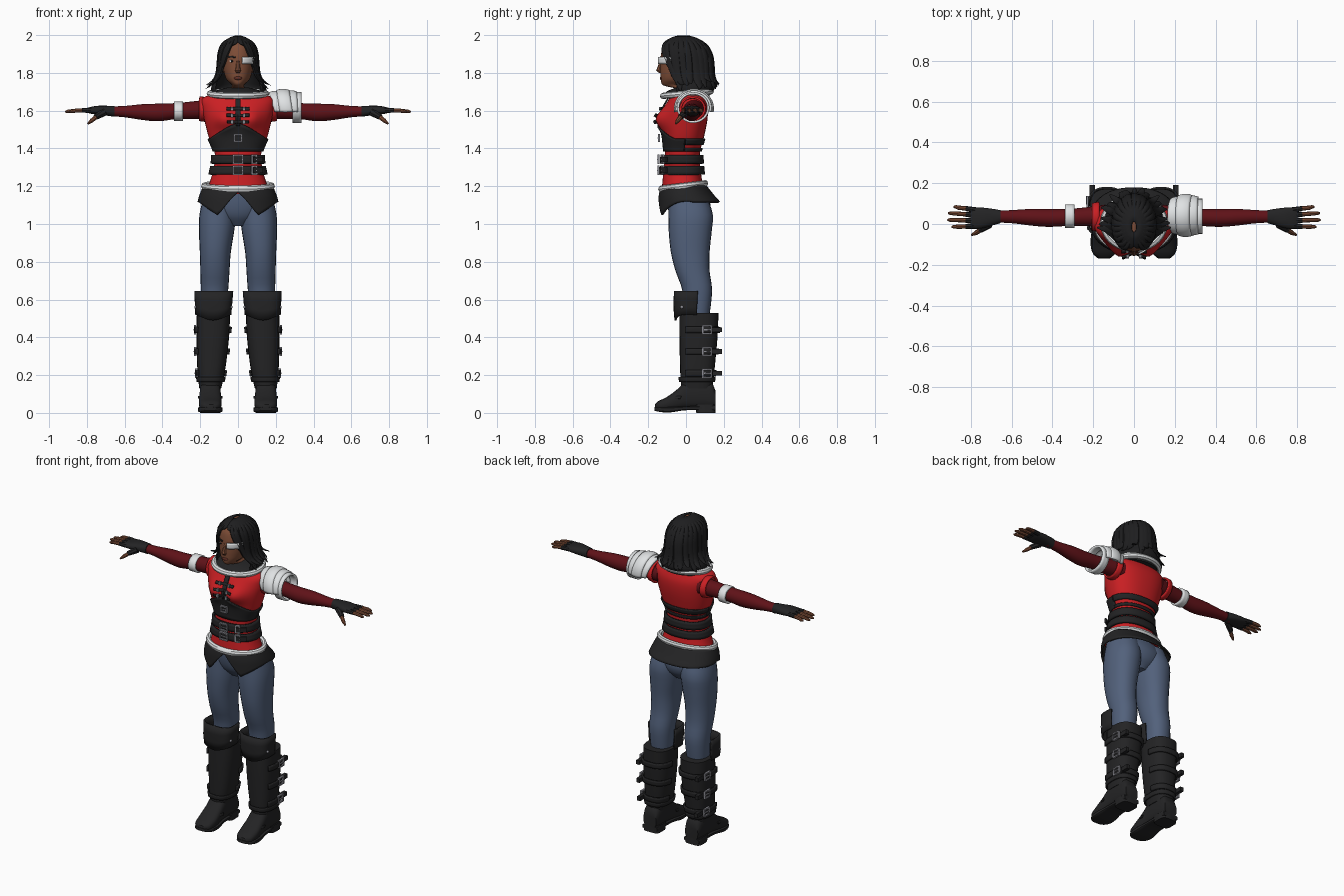
import bpy, bmesh, math
from mathutils import Vector, Matrix

if "Cube" in bpy.data.objects:
    bpy.data.objects.remove(bpy.data.objects["Cube"])

PI = math.pi
COLORS = {
    "bright_red": (0.60, 0.014, 0.017), "dark_red": (0.115, 0.006, 0.009),
    "white_cloth": (0.74, 0.76, 0.77), "black_leather": (0.017, 0.017, 0.018),
    "black_hair": (0.013, 0.013, 0.014), "denim_blue": (0.085, 0.12, 0.20),
    "brown_skin": (0.21, 0.075, 0.038), "dull_metal": (0.26, 0.26, 0.29),
    "lip_brown": (0.12, 0.03, 0.02)}
MATS = {}
for key, col in COLORS.items():
    MATS[key] = bpy.data.materials.new(key)
    MATS[key].diffuse_color = (*col, 1)


def finish(name, bm, mat, thick=0, mirror=False):
    bmesh.ops.recalc_face_normals(bm, faces=bm.faces[:])
    me = bpy.data.meshes.new(name)
    bm.to_mesh(me)
    bm.free()
    me.materials.append(MATS[mat])
    me.shade_smooth()
    me.set_sharp_from_angle(angle=math.radians(40))
    ob = bpy.data.objects.new(name, me)
    bpy.context.collection.objects.link(ob)
    if thick:
        mod = ob.modifiers.new("thickness", 'SOLIDIFY')
        mod.thickness, mod.offset = thick, 0
    if mirror:
        ob.modifiers.new("mirror", 'MIRROR')
    return ob


def build(name, f, nu, nv, mat, closed=False, caps=False, **kw):
    """Grid surface from f(u, v) with u, v in 0..1; closed wraps u."""
    bm = bmesh.new()
    cols = nu if closed else nu + 1
    g = [[bm.verts.new(f(i / nu, j / nv)) for i in range(cols)] for j in range(nv + 1)]
    for j in range(nv):
        for i in range(nu):
            k = (i + 1) % cols
            bm.faces.new((g[j][i], g[j][k], g[j + 1][k], g[j + 1][i]))
    if caps:
        bm.faces.new(g[0])
        bm.faces.new(g[-1])
    return finish(name, bm, mat, **kw)


def at(rows, s):
    """Smoothly interpolate section rows (position, centre, half width, low, high)."""
    s = min(max(s, rows[0][0]), rows[-1][0])
    i = max(k for k in range(len(rows) - 1) if rows[k][0] <= s)
    a, b = rows[i], rows[i + 1]
    p, n = rows[max(i - 1, 0)], rows[min(i + 2, len(rows) - 1)]
    h = b[0] - a[0]
    x = (s - a[0]) / h
    out = []
    for c in range(1, 5):
        ma = (b[c] - p[c]) / (b[0] - p[0]) * h
        mb = (n[c] - a[c]) / (n[0] - a[0]) * h
        out.append((2*x**3 - 3*x*x + 1) * a[c] + (x**3 - 2*x*x + x) * ma
                   + (3*x*x - 2*x**3) * b[c] + (x**3 - x*x) * mb)
    return out


def section(rows, p=2.0, axis='z'):
    """Surface function (s, angle, offset); angle 0 is the low side (front)."""
    def S(s, t, off=0):
        c, r, lo, hi = at(rows, s)
        sn, cs = math.sin(t), math.cos(t)
        a = c + (r + off) * math.copysign(abs(sn) ** (2 / p), sn)
        b = (lo + hi) / 2 - ((hi - lo) / 2 + off) * math.copysign(abs(cs) ** (2 / p), cs)
        return Vector({'z': (a, b, s), 'x': (s, a, b), 'y': (a, s, b)}[axis])
    return S


def loft(name, rows, mat, n=24, m=20, p=2.0, axis='z', **kw):
    S, s0, s1 = section(rows, p, axis), rows[0][0], rows[-1][0]
    build(name, lambda u, v: S(s0 + (s1 - s0) * v, 2 * PI * u), n, m, mat, closed=True, caps=True, **kw)
    return S


def band(name, S, z0, z1, t0, t1, off, mat, n=40, m=3, thick=0.008, **kw):
    """Strip lying on a surface; z0 and z1 may depend on the angle."""
    def f(u, v):
        t = t0 + (t1 - t0) * u
        a = z0(t) if callable(z0) else z0
        b = z1(t) if callable(z1) else z1
        return S(a + (b - a) * v, t, off)
    full = abs(t1 - t0 - 2 * PI) < 1e-4
    return build(name, f, n, m, mat, closed=full, thick=thick, **kw)


def tube(name, pts, mat, n=8, **kw):
    """Tapered tube through (x, y, z, radius) points, rings square to the path."""
    a, b = Vector(pts[0][:3]), Vector(pts[-1][:3])
    q = (b - a).to_track_quat('Z', 'Y')
    def f(u, v):
        x, y, z, r = pts[round(v * (len(pts) - 1))]
        return Vector((x, y, z)) + q @ Vector((r * math.cos(2*PI*u), r * math.sin(2*PI*u), 0))
    return build(name, f, n, len(pts) - 1, mat, closed=True, caps=True, **kw)


def ring(name, c, rx, ry, r, rz, mat, tilt=0, **kw):
    """Padded trim around the body."""
    def f(u, v):
        t, w = 2 * PI * u, 2 * PI * v
        k = r * math.cos(w)
        y = (ry + k) * -math.cos(t)
        return Vector((c[0] + (rx + k) * math.sin(t), c[1] + y, c[2] + rz * math.sin(w) + tilt * y))
    return build(name, f, 44, 8, mat, closed=True, **kw)


def boxes(name, parts, mat, loc=(0, 0, 0), turn=0, **kw):
    bm = bmesh.new()
    M = Matrix.Translation(loc) @ Matrix.Rotation(turn, 4, 'Z')
    for c, s in parts:
        bmesh.ops.create_cube(bm, size=1, matrix=M @ Matrix.Translation(c) @ Matrix.Diagonal((*s, 1)))
    return finish(name, bm, mat, **kw)


def buckle(name, loc, w, h, turn=0, **kw):
    b = 0.008
    boxes(name, [((s * w / 2, 0, 0), (b, 0.012, h + b)) for s in (-1, 1)]
          + [((0, 0, s * h / 2), (w, 0.012, b)) for s in (-1, 1)]
          + [((w * 0.15, -0.004, 0), (w * 0.9, 0.008, 0.006))], "dull_metal", loc, turn, **kw)


def ball(name, c, r, mat, **kw):
    bm = bmesh.new()
    bmesh.ops.create_uvsphere(bm, u_segments=14, v_segments=10, radius=1,
                              matrix=Matrix.Translation(c) @ Matrix.Diagonal((*r, 1)))
    return finish(name, bm, mat, **kw)


# Vest body
base = section([(1.16, 0, .175, -.13, .11), (1.22, 0, .15, -.125, .088), (1.30, 0, .128, -.118, .076),
                (1.38, 0, .124, -.112, .074), (1.46, 0, .155, -.118, .095), (1.55, 0, .178, -.122, .113),
                (1.62, 0, .192, -.11, .115), (1.665, 0, .188, -.088, .1), (1.69, 0, .13, -.07, .085),
                (1.70, 0, .06, -.04, .06)], 2.3)
def torso(z, t, off=0):
    v = base(z, t, off)
    if v.y < 0:
        v.y -= 0.045 * math.exp(-((abs(v.x) - .07) / .06) ** 2 - ((z - 1.555) / .055) ** 2)
    return v
build("vest", lambda u, v: torso(1.16 + .54 * v, 2 * PI * u), 48, 40, "bright_red", closed=True, caps=True)
band("corset_front", torso, 1.385, lambda t: 1.45 + .085 * max(0, 1 - abs(math.sin(t)) / .95),
     -1.65, 1.65, .006, "black_leather", m=8)
band("back_strap", torso, 1.42, 1.452, 1.6, 2 * PI - 1.6, .006, "black_leather")
for z, h in ((1.342, .023), (1.284, .022)):
    band("waist_belt", torso, z - h, z + h, 0, 2 * PI, .014, "black_leather", n=48, thick=.014)
    for x in (0, .085):
        buckle("belt_buckle", (x, -.146 + x * .25, z), .05 - x * .3, .042, x * 4)
    boxes("belt_tip", [((0, 0, 0), (.06, .01, .028))], "black_leather", (.105, -.118, z), .55)
band("thin_back_strap", torso, 1.385, 1.402, 1.6, 2 * PI - 1.6, .006, "black_leather")
buckle("corset_buckle", (0, -.143, 1.455), .04, .035)

# Front lacing and clasps
band("placket", torso, 1.52, 1.672, -.045, .045, .007, "black_leather", n=4, m=12)
for z in (1.61, 1.575, 1.54):
    band("lacing_strap", torso, z - .007, z + .007, -.26, .26, .01, "black_leather", n=12)
    for s in (-1, 1):
        c = torso(z, s * .12, .014)
        boxes("clasp", [((0, 0, 0), (.012, .012, .02))], "dull_metal", c)

# Collar, waist trim and flared skirt
ring("collar_trim", (0, .005, 1.69), .148, .125, .018, .017, "white_cloth", tilt=.09)
loft("scarf", [(1.675, 0, .145, -.12, .125), (1.70, 0, .135, -.105, .12), (1.722, 0, .058, -.055, .07)],
     "black_leather", m=5)
ring("waist_trim", (0, -.015, 1.2), .18, .117, .015, .018, "white_cloth", tilt=.12)
hem = section([(1.03, 0, .212, -.142, .185), (1.11, 0, .21, -.142, .178), (1.15, 0, .2, -.14, .145),
               (1.2, 0, .18, -.128, .105)], 2.3)
def hem_z(t):
    x = abs(math.sin(t))
    if math.cos(t) < 0:
        return 1.115
    return 1.17 - .125 * x / .45 if x < .45 else 1.045 + .075 * (x - .45) / .55
band("skirt", hem, hem_z, 1.2, 0, 2 * PI, 0, "black_leather", n=64, m=8, thick=.01)

# Trousers
loft("hips", [(.99, 0, .05, -.04, .08), (1.04, 0, .14, -.08, .12), (1.1, 0, .178, -.1, .13),
              (1.19, 0, .165, -.11, .095)], "denim_blue", n=32)
loft("trouser_leg", [(.48, .127, .06, -.01, .12), (.65, .124, .072, -.02, .138), (.75, .122, .077, -.055, .125),
                     (.85, .12, .082, -.08, .125), (.97, .113, .094, -.092, .137), (1.05, .108, .096, -.092, .142),
                     (1.15, .095, .085, -.09, .11)], "denim_blue", p=2.2, mirror=True)

# Boots
boot = loft("boot_shaft", [(.13, .147, .058, -.025, .14), (.2, .143, .07, -.03, .148), (.3, .138, .08, -.033, .158),
                           (.42, .133, .087, -.035, .168), (.53, .13, .088, -.035, .172)],
            "black_leather", p=2.6, mirror=True)
cuff = section([(.49, .132, .088, -.055, .09), (.56, .13, .092, -.06, .09), (.645, .128, .097, -.058, .095)], 3)
band("knee_cuff", cuff, lambda t: .49 + .03 * abs(math.sin(t)), .645, -2.0, 2.0, 0, "black_leather",
     thick=.012, mirror=True)
for s in (-1, 1):
    c = cuff(.56, s * 1.25, .004)
    ball("cuff_rivet", c, (.009, .009, .009), "dull_metal", mirror=True)
band("ankle_flap", boot, .165, .19, 0, 2 * PI, .006, "black_leather", mirror=True)
for z in (.44, .325, .21):
    band("boot_strap", boot, z - .016, z + .016, 1.0, 4.6, .007, "black_leather", thick=.01, mirror=True)
    out = boot(z, PI / 2).x
    buckle("boot_buckle", (out + .008, .11, z), .045, .042, PI / 2, mirror=True)
    boxes("boot_strap_tip", [((0, 0, 0), (.022, .05, .026))], "black_leather",
          (out - .012, .165, z), mirror=True)
    ball("boot_rivet", (out - .002, .03, z), (.008, .01, .01), "dull_metal", mirror=True)
loft("foot", [(-.165, .147, .03, .02, .045), (-.15, .147, .05, .012, .06), (-.1, .147, .06, .01, .085),
              (-.04, .147, .058, .015, .13), (0, .147, .056, .02, .17), (.08, .147, .055, .02, .18),
              (.14, .147, .05, .02, .16), (.155, .147, .045, .03, .12)],
     "black_leather", p=2.7, axis='y', mirror=True)
loft("sole", [(-.168, .147, .03, .012, .03), (-.145, .147, .055, .006, .03), (-.09, .147, .066, .002, .032),
              (.0, .147, .056, .014, .035), (.155, .147, .052, .012, .04)],
     "black_leather", p=5, axis='y', mirror=True)
loft("heel", [(0, .147, .055, .055, .157), (.045, .147, .053, .045, .155)], "black_leather", m=2, p=4, mirror=True)
band("toe_seam", section([(.07, .147, .059, -.1, .1), (.1, .147, .058, -.075, .1)], 2.3), .075, .088,
     -1.3, 1.3, .004, "black_leather", mirror=True)

# Sleeves, gloves and fingers
loft("sleeve", [(.14, .04, .055, 1.555, 1.66), (.25, .035, .045, 1.555, 1.648), (.33, .032, .042, 1.555, 1.64),
                (.42, .03, .044, 1.544, 1.637), (.5, .033, .041, 1.55, 1.635), (.6, .036, .032, 1.565, 1.625),
                (.69, .036, .028, 1.572, 1.622)], "dark_red", axis='x', mirror=True)
loft("glove", [(.655, .036, .032, 1.568, 1.626), (.69, .034, .04, 1.573, 1.626), (.74, .03, .05, 1.578, 1.626),
               (.78, .028, .052, 1.584, 1.62), (.80, .028, .046, 1.59, 1.614)],
     "black_leather", axis='x', p=2.4, mirror=True)
for y0, y1, tip in ((.068, .084, .885), (.042, .053, .912), (.016, .02, .915), (-.01, -.014, .895)):
    ym = (y0 + y1) / 2
    tube("finger_sleeve", [(.775, y0, 1.602, .014), (.825, ym, 1.602, .0125)], "black_leather", mirror=True)
    tube("finger", [(.82, ym, 1.602, .011), (.86, ym + (y1 - ym) * .5, 1.6, .0105), (tip - .012, y1, 1.596, .009),
                    (tip, y1, 1.594, .004)], "brown_skin", mirror=True)
tube("thumb_sleeve", [(.71, .0, 1.592, .022), (.755, -.03, 1.565, .015)], "black_leather", mirror=True)
tube("thumb", [(.75, -.028, 1.567, .012), (.775, -.044, 1.547, .0115), (.795, -.054, 1.531, .005)],
     "brown_skin", mirror=True)
armhole = section([(.17, .035, .07, 1.545, 1.668), (.207, .035, .062, 1.55, 1.67)], axis='x')
band("armhole_edge", armhole, .17, .205, 0, 2 * PI, 0, "bright_red", n=28, thick=.01, mirror=True)

# White arm bands and layered shoulder guard
for name, x, ry, lo, hi in (("arm_band", -.315, .052, 1.55, 1.642), ("guard_band", .312, .08, 1.54, 1.692)):
    S = section([(x - .03, .038, ry, lo, hi), (x + .03, .038, ry, lo, hi)], axis='x')
    band(name, S, x - .024, x + .024, 0, 2 * PI, 0, "white_cloth", n=32, thick=.012)
for k, (x0, R) in enumerate(((.165, .088), (.205, .1), (.245, .092))):
    def plate(u, v, x0=x0, R=R, k=k):
        a = (u - .5) * 3.5
        r = R * (.88 + .12 * math.sin(PI * (.15 + .7 * v)))
        return Vector((x0 + .065 * v + .025 * (1 - math.cos(a)) * (1 - k * .4),
                       .042 + r * math.sin(a), 1.61 + r * math.cos(a)))
    build("shoulder_guard", plate, 24, 6, "white_cloth", thick=.012)

# Head and face
head = loft("head", [(1.64, 0, .05, -.035, .06), (1.715, 0, .047, -.045, .055), (1.732, 0, .03, -.118, .05),
                     (1.76, 0, .058, -.132, .06), (1.80, 0, .074, -.135, .08), (1.85, 0, .082, -.135, .1),
                     (1.90, 0, .083, -.132, .11), (1.95, 0, .07, -.112, .095), (1.985, 0, .03, -.06, .04)],
            "brown_skin", n=32, m=40, p=2.2)
tube("nose", [(0, -.128, 1.868, .008), (0, -.138, 1.835, .011), (0, -.143, 1.812, .015), (0, -.136, 1.80, .01)],
     "brown_skin")
ball("lips", (0, -.131, 1.772), (.022, .008, .009), "lip_brown")
ball("ear", (.09, .0, 1.825), (.02, .022, .032), "brown_skin", mirror=True)
ball("eye", head(1.862, -.36, -.002), (.014, .004, .006), "white_cloth")
ball("iris", head(1.862, -.36, .001), (.006, .004, .006), "black_hair")
band("eyebrow", head, lambda t: 1.878 + .008 * min(1, -t), lambda t: 1.886 + .008 * min(1, -t),
     -.65, -.14, .003, "black_hair", n=8, m=1, thick=.005)
band("eye_patch", head, 1.848, 1.884, .2, 1.45, .013, "white_cloth", n=16, thick=.008)

# Hair: shell with a face opening, crown, and tapering locks that flick outward
hair = section([(1.69, 0, .135, -.09, .125), (1.72, 0, .138, -.115, .15), (1.76, 0, .12, -.125, .146),
                (1.80, 0, .106, -.13, .14), (1.85, 0, .1, -.135, .137), (1.90, 0, .096, -.136, .128),
                (1.95, 0, .08, -.122, .1), (1.98, 0, .05, -.085, .06), (1.995, 0, .012, -.04, .012)])
def opening(z):
    return at([(1.69, .95, 0, 0, 0), (1.8, 1.25, 0, 0, 0), (1.88, .9, 0, 0, 0), (1.94, .45, 0, 0, 0),
               (1.96, .0, 0, 0, 0)], z)[0]
def shell(u, v):
    z = 1.69 + .305 * v
    a = max(opening(z), 0)
    return hair(z, a + (2 * PI - 2 * a) * u)
build("hair_shell", shell, 48, 30, "black_hair", thick=.008)

def lock(t0, t1, z1, w, flick):
    def f(u, v):
        a, k = 2 * PI * u, max(0, (v - .72) / .28) ** 2
        taper = min(1, .5 + v * 3) * (1 - .85 * max(0, (v - .7) / .3) ** 1.5)
        t = t0 + (t1 - t0) * v + w * taper * math.cos(a)
        z = 1.985 + (z1 - 1.985) * v
        p = hair(z, t, .004 + .01 * taper * math.sin(a) + flick * k)
        p.z += flick * k * .9
        return p
    build("hair_lock", f, 8, 18, "black_hair", closed=True, caps=True)
N = 17
for i in range(N):
    t = 1.2 + (2 * PI - 2.4) * i / (N - 1)
    lock(t, t + .06 * math.sin(i * 2.3), 1.685 + .018 * (i % 3), .17, .022 + .012 * (i % 2))
for s in (-1, 1):
    lock(s * .35, s * 1.0, 1.80, .14, 0)
    lock(s * .6, s * 1.2, 1.72, .15, .012)
    lock(s * .95, s * 1.35, 1.695, .16, .045)

for m in bpy.data.materials:
    if m.users and not m.is_grease_pencil:
        m.use_nodes = True
        m.node_tree.nodes["Principled BSDF"].inputs["Base Color"].default_value = m.diffuse_color
